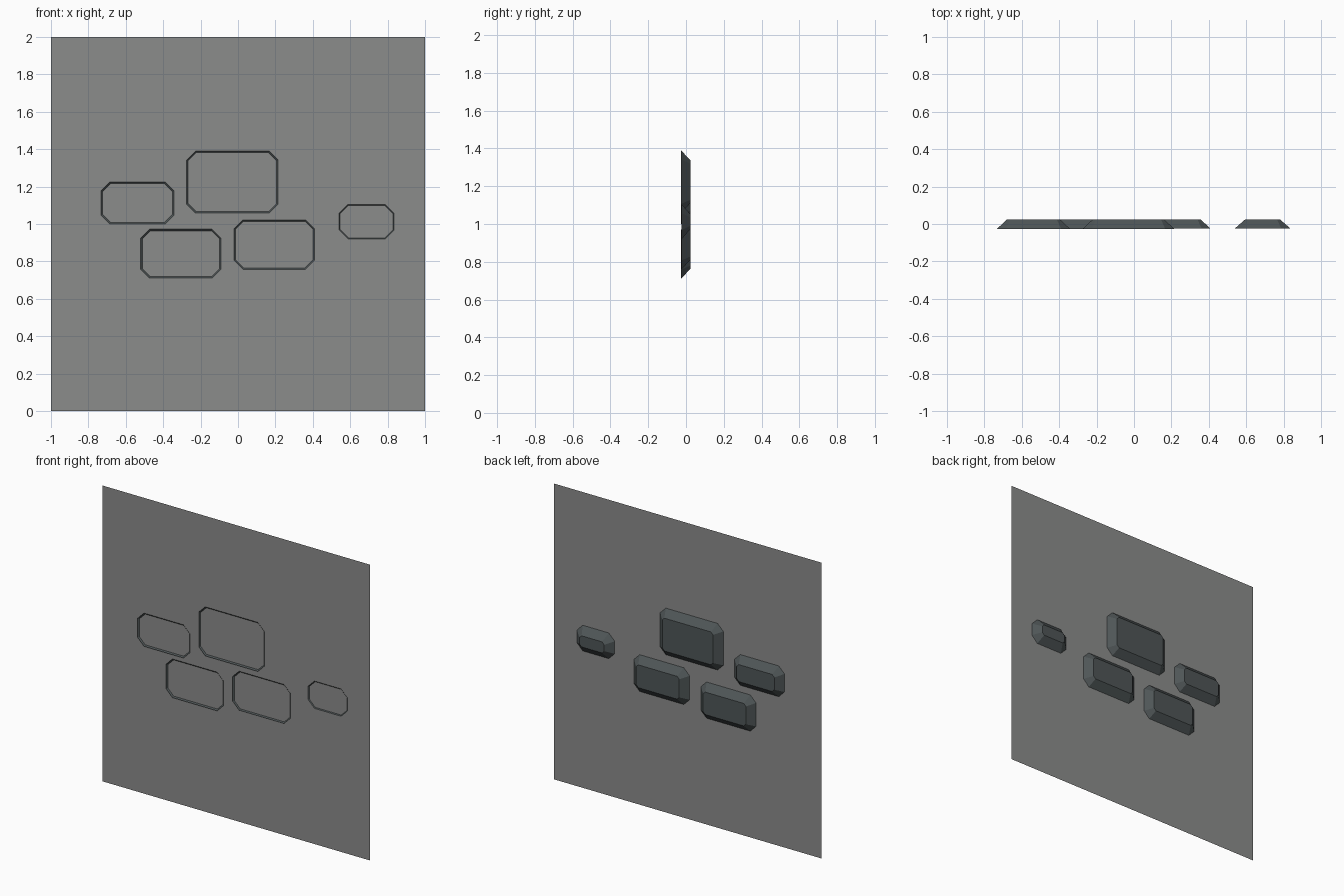
import bpy, bmesh

cube = bpy.data.objects.get("Cube")
if cube:
    bpy.data.objects.remove(cube, do_unlink=True)

WALL_Y, BACK_Y = -0.018, 0.025
INSET = 0.055
CHAMFER = 0.048


def material(name, color):
    mat = bpy.data.materials.new(name)
    mat.use_nodes = True
    mat.diffuse_color = color
    bsdf = next(n for n in mat.node_tree.nodes if n.type == 'BSDF_PRINCIPLED')
    bsdf.inputs["Base Color"].default_value = color
    return mat


wall_grey = material("wall grey", (0.26, 0.265, 0.26, 1))
stone_dark = material("dark slate", (0.078, 0.093, 0.096, 1))


def finish(name, bm, mat):
    mesh = bpy.data.meshes.new(name)
    bm.to_mesh(mesh)
    bm.free()
    mesh.materials.append(mat)
    obj = bpy.data.objects.new(name, mesh)
    bpy.context.collection.objects.link(obj)
    return obj


def octagon(bm, x0, x1, z0, z1, c, y):
    """Rectangle with cut corners, wound to face the back."""
    pts = [(x0 + c, z0), (x0, z0 + c), (x0, z1 - c), (x0 + c, z1),
           (x1 - c, z1), (x1, z1 - c), (x1, z0 + c), (x1 - c, z0)]
    return [bm.verts.new((x, y, z)) for x, z in pts]


def raised_block(name, x0, x1, z0, z1, front_y):
    """Open-fronted block with sloping sides, poking slightly through the wall."""
    bm = bmesh.new()
    rim = octagon(bm, x0, x1, z0, z1, CHAMFER, front_y)
    inner = CHAMFER - INSET * (2 - 2 ** 0.5)
    cap = octagon(bm, x0 + INSET, x1 - INSET, z0 + INSET, z1 - INSET, inner, BACK_Y)
    bm.faces.new(cap)
    for i in range(len(rim)):
        j = (i + 1) % len(rim)
        bm.faces.new((rim[i], rim[j], cap[j], cap[i]))
    bm.normal_update()
    if bm.faces[:][0].normal.y < 0:
        bmesh.ops.reverse_faces(bm, faces=bm.faces[:])
    return finish(name, bm, stone_dark)


# Wall sheet
bm = bmesh.new()
bm.faces.new([bm.verts.new((x, WALL_Y, z))
              for x, z in ((-1, 0), (1, 0), (1, 2), (-1, 2))])
finish("wall_panel", bm, wall_grey)

# Stone blocks set into the wall
raised_block("block_upper_right", -0.733, -0.342, 1.0, 1.225, -0.026)
raised_block("block_upper_middle", -0.275, 0.215, 1.058, 1.39, -0.026)
raised_block("block_lower_right", -0.52, -0.09, 0.71, 0.972, -0.026)
raised_block("block_lower_left", -0.022, 0.41, 0.758, 1.022, -0.025)
raised_block("block_small_left", 0.54, 0.835, 0.92, 1.105, -0.023)
